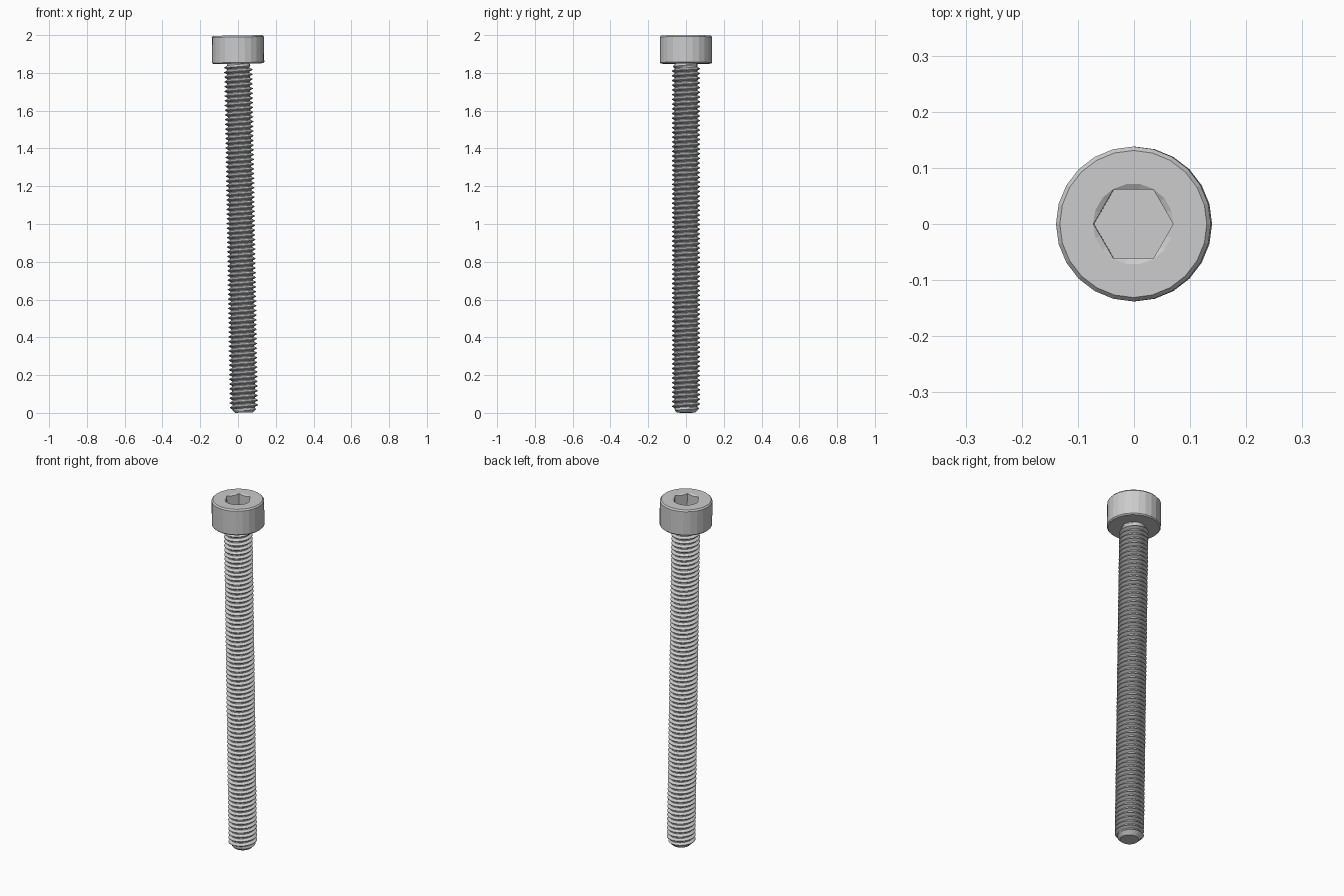
import bpy
import bmesh
from math import cos, sin, pi, radians
from mathutils import Matrix, Vector

if "Cube" in bpy.data.objects:
    bpy.data.objects.remove(bpy.data.objects["Cube"], do_unlink=True)

TOP, SEAT, BASE = 1.998, 1.849, 0.001      # head top, head underside, shaft tip
MAJOR, MINOR, PITCH = 0.075, 0.06, 0.025   # thread sizes
SIDES = 24

steel = bpy.data.materials.new("steel_grey")
steel.use_nodes = True
steel.diffuse_color = (0.6, 0.6, 0.6, 1)
steel.node_tree.nodes["Principled BSDF"].inputs["Base Color"].default_value = (0.6, 0.6, 0.6, 1)


def make_object(name, bm):
    bmesh.ops.recalc_face_normals(bm, faces=bm.faces[:])
    mesh = bpy.data.meshes.new(name)
    bm.to_mesh(mesh)
    bm.free()
    mesh.materials.append(steel)
    obj = bpy.data.objects.new(name, mesh)
    bpy.context.collection.objects.link(obj)
    return obj


def lathe(name, profile, sides):
    """Closed solid from stacked rings of (radius, height)."""
    bm = bmesh.new()
    rings = [[bm.verts.new((r * cos(2 * pi * i / sides), r * sin(2 * pi * i / sides), z))
              for i in range(sides)] for r, z in profile]
    for low, high in zip(rings, rings[1:]):
        for i in range(sides):
            j = (i + 1) % sides
            bm.faces.new((low[i], low[j], high[j], high[i]))
    bm.faces.new(rings[0])
    bm.faces.new(rings[-1])
    return make_object(name, bm)


# Head with chamfered rims
head = lathe("socket_head", [(0.132, SEAT), (0.138, SEAT + 0.006),
                             (0.138, TOP - 0.008), (0.131, TOP)], SIDES)

# Hexagonal socket and its conical lead-in, cut from the head
cutters = [
    lathe("hex_cutter", [(0.071, TOP - 0.075), (0.071, TOP + 0.02)], 6),
    lathe("lead_in_cutter", [(0.058, TOP - 0.008), (0.072, TOP), (0.074, TOP + 0.01)], 18),
]
bpy.context.view_layer.objects.active = head
for cutter in cutters:
    cutter.hide_render = True
    cut = head.modifiers.new("socket", 'BOOLEAN')
    cut.operation = 'DIFFERENCE'
    cut.solver = 'EXACT'
    cut.object = cutter
    bpy.ops.object.modifier_apply(modifier=cut.name)
for cutter in cutters:
    bpy.data.objects.remove(cutter, do_unlink=True)


# Threaded shaft: one right-handed helical strip, tapered at the tip and under the head
def thread_radius(r, z):
    r = min(r, 0.048 + max(z - BASE, -0.02))
    return min(r, max(MINOR, MINOR + (SEAT - 0.005 - z)))


bm = bmesh.new()
section = [(MINOR, 0), (MINOR, 0.2), (MAJOR, 0.54), (MAJOR, 0.66)]
turns = int((SEAT - BASE) / PITCH) + 5
rows = []
for i in range(turns * SIDES):
    angle = 2 * pi * i / SIDES
    row = []
    for r, offset in section:
        z = BASE + PITCH * (i / SIDES + offset - 2)
        r = thread_radius(r, z)
        row.append(bm.verts.new((r * cos(angle), r * sin(angle), z)))
    rows.append(row)
for i in range(len(rows) - SIDES - 1):
    a = rows[i] + [rows[i + SIDES][0]]
    b = rows[i + 1] + [rows[i + SIDES + 1][0]]
    for k in range(len(section)):
        bm.faces.new((a[k], b[k], b[k + 1], a[k + 1]))

# Trim both ends flat and cap them
for height, direction in ((BASE, -1), (SEAT + 0.003, 1)):
    result = bmesh.ops.bisect_plane(
        bm, geom=bm.verts[:] + bm.edges[:] + bm.faces[:], dist=1e-6,
        plane_co=(0, 0, height), plane_no=(0, 0, direction), clear_outer=True)
    rim = [e for e in result["geom_cut"] if isinstance(e, bmesh.types.BMEdge)]
    bmesh.ops.holes_fill(bm, edges=rim, sides=0)
loose = [v for v in bm.verts if not v.link_faces]
bmesh.ops.delete(bm, geom=loose, context='VERTS')
shaft = make_object("threaded_shaft", bm)

# Slight lean of the whole screw about the head
pivot = Vector((0, 0, 1.925))
lean = Matrix.Translation(pivot) @ Matrix.Rotation(radians(-0.93), 4, 'Y') @ Matrix.Translation(-pivot)
for obj in (head, shaft):
    obj.data.transform(lean)
